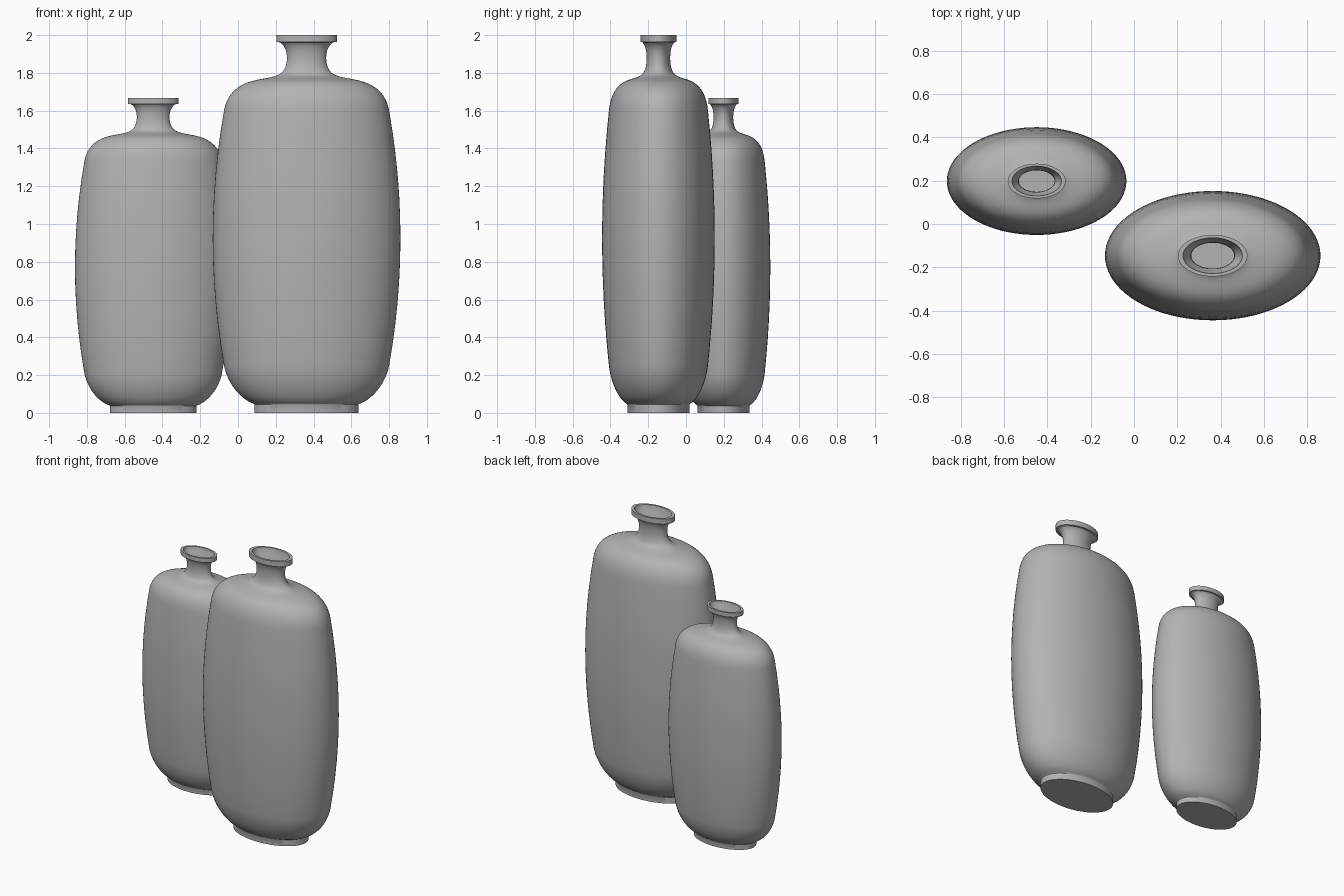
import bpy
import bmesh
import math
from mathutils import Matrix, Vector
from mathutils.geometry import interpolate_bezier

cube = bpy.data.objects.get("Cube")
if cube:
    bpy.data.objects.remove(cube, do_unlink=True)

# Single glaze colour
glaze = bpy.data.materials.new("grey glaze")
glaze.use_nodes = True
GREY = (0.45, 0.45, 0.45, 1)
glaze.diffuse_color = GREY
glaze.node_tree.nodes["Principled BSDF"].inputs["Base Color"].default_value = GREY

# Outer curves as (radius, height): start, two handles, end
CURVES = [
    ((.277, .047), (.35, .07), (.42, .16), (.437, .25)),       # lower belly
    ((.437, .25), (.517, .70), (.517, 1.15), (.437, 1.60)),    # side
    ((.437, 1.60), (.42, 1.70), (.35, 1.745), (.267, 1.762)),  # shoulder
    ((.267, 1.762), (.22, 1.772), (.18, 1.777), (.157, 1.787)),
    ((.157, 1.787), (.12, 1.80), (.104, 1.835), (.104, 1.88)), # neck
    ((.104, 1.88), (.104, 1.92), (.12, 1.95), (.142, 1.962)),
]
FOOT = [(0, 0), (.275, 0), (.275, .045)]
LIP = [(.16, 1.963), (.16, 2), (.137, 2), (.13, 1.967)]
INSIDE = [(.110, 1.94), (.101, 1.91), (.099, 1.87), (.106, 1.835), (.15, 1.775),
          (.36, 1.70), (.42, 1.58), (.48, .92), (.42, .26), (.26, .06), (0, .06)]


def vase_profile():
    pts = list(FOOT)
    for curve in CURVES:
        steps = interpolate_bezier(*[Vector((r, z, 0)) for r, z in curve], 13)
        pts += [(p.x, p.y) for p in steps]
    return pts + LIP + INSIDE


def make_vase(name, x, y, size):
    """Lathe the profile, then flatten it front to back."""
    bm = bmesh.new()
    verts = [bm.verts.new((r, 0, z)) for r, z in vase_profile()]
    for a, b in zip(verts, verts[1:]):
        bm.edges.new((a, b))
    bmesh.ops.spin(bm, geom=bm.verts[:] + bm.edges[:], cent=(0, 0, 0),
                   axis=(0, 0, 1), angle=math.tau, steps=80)
    bmesh.ops.remove_doubles(bm, verts=bm.verts[:], dist=1e-4)
    bmesh.ops.transform(bm, verts=bm.verts[:],
                        matrix=Matrix.Diagonal((size, size * .6, size, 1)))
    bmesh.ops.recalc_face_normals(bm, faces=bm.faces[:])
    mesh = bpy.data.meshes.new(name)
    bm.to_mesh(mesh)
    bm.free()
    mesh.materials.append(glaze)
    mesh.shade_smooth()
    mesh.set_sharp_from_angle(angle=math.radians(35))
    obj = bpy.data.objects.new(name, mesh)
    obj.location = (x, y, 0)
    bpy.context.collection.objects.link(obj)


make_vase("tall_vase", .363, -.146, 1)
make_vase("short_vase", -.449, .198, .833)
